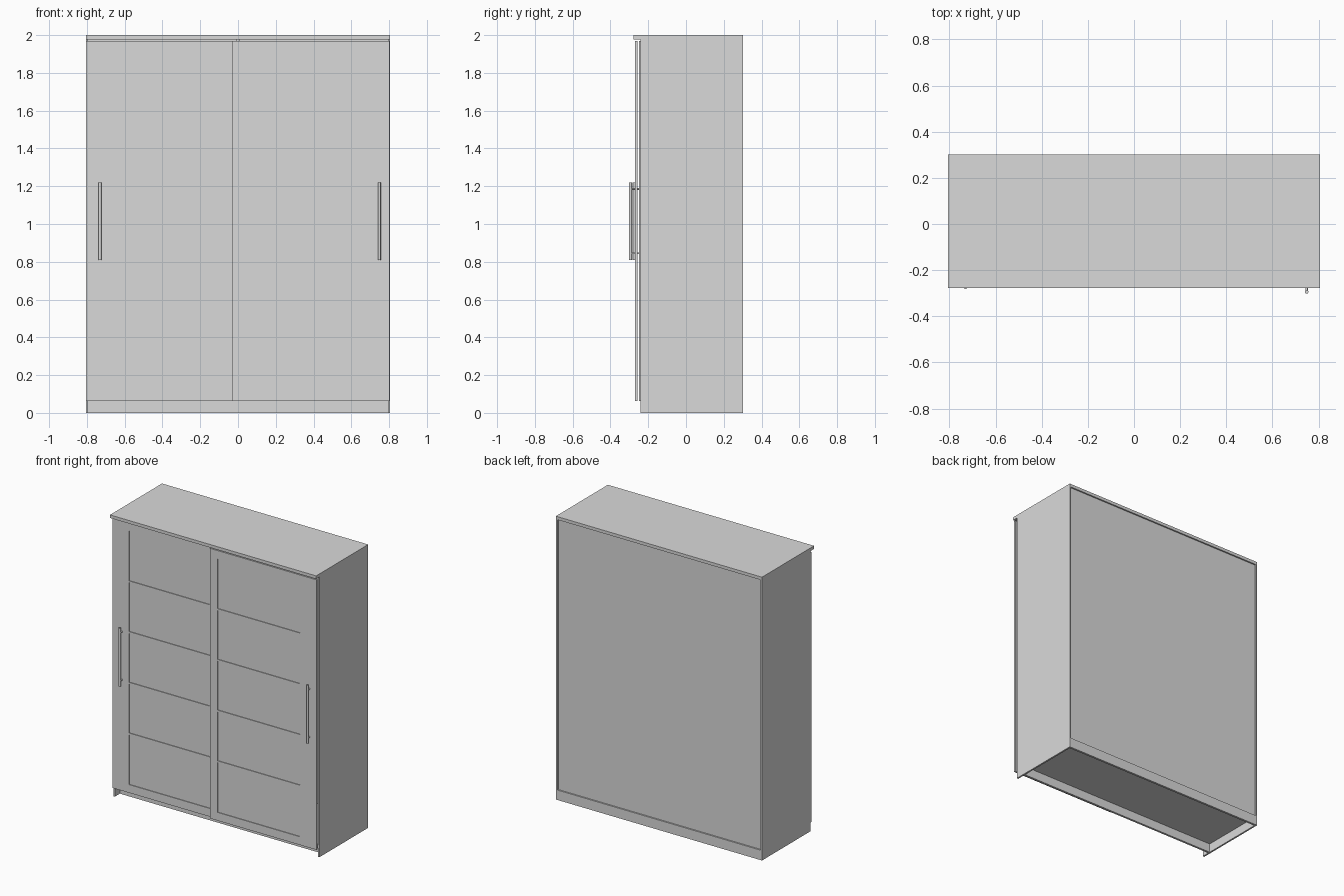
import bpy
from mathutils import Vector

cube = bpy.data.objects.get("Cube")
if cube:
    bpy.data.objects.remove(cube, do_unlink=True)

grey = bpy.data.materials.new("plain_grey")
grey.use_nodes = True
COLOUR = (0.7, 0.7, 0.7, 1)
grey.diffuse_color = COLOUR
grey.node_tree.nodes["Principled BSDF"].inputs["Base Color"].default_value = COLOUR


def box(name, x, y, z):
    """Box spanning the (low, high) ranges on each axis."""
    bpy.ops.mesh.primitive_cube_add(size=1)
    ob = bpy.context.object
    ob.name = name
    ob.location = [(a + b) / 2 for a, b in (x, y, z)]
    ob.scale = [b - a for a, b in (x, y, z)]
    ob.data.materials.append(grey)
    return ob


def rod(name, start, end, radius):
    """Round rod between two points."""
    a, b = Vector(start), Vector(end)
    bpy.ops.mesh.primitive_cylinder_add(vertices=16, radius=radius, depth=(b - a).length,
                                        location=(a + b) / 2)
    ob = bpy.context.object
    ob.name = name
    ob.rotation_euler = (b - a).to_track_quat("Z", "Y").to_euler()
    ob.data.materials.append(grey)
    bpy.ops.object.shade_smooth_by_angle()
    return ob


# Carcass dimensions
W, T = 0.805, 0.012
FRONT, BACK = -0.24, 0.302
FLOOR, CAP = 0.062, 1.978
IN = (-W + T, W - T)

# Carcass
box("top_board", (-W, W), (-0.278, BACK), (CAP, 2))
for side, s in (("right", -1), ("left", 1)):
    box(side + "_side_panel", sorted((s * W, s * (W - T))), (FRONT, BACK), (0, CAP))
box("back_panel", IN, (BACK - 0.018, BACK - 0.01), (FLOOR, CAP))
box("floor_board", IN, (FRONT, BACK - 0.01), (FLOOR, FLOOR + 0.015))
box("front_plinth", IN, (-0.185, -0.17), (0, FLOOR))
box("back_plinth", IN, (BACK - 0.015, BACK), (0, 0.07))
box("middle_partition", (-0.008, 0.008), (-0.22, BACK - 0.018), (FLOOR + 0.015, CAP))

# Sliding doors: frame, recessed panel, four flush bars
Z0, Z1 = 0.062, 1.968
P0, P1 = 0.12, 1.91


def door(side, x0, x1, p0, p1, y, handle_x):
    depth = (y, y + 0.012)
    n = side + "_door_"
    box(n + "outer_stile", (x0, p0), depth, (Z0, Z1))
    box(n + "inner_stile", (p1, x1), depth, (Z0, Z1))
    box(n + "bottom_rail", (p0, p1), depth, (Z0, P0))
    box(n + "top_rail", (p0, p1), depth, (P1, Z1))
    box(n + "panel", (p0, p1), (y + 0.005, y + 0.01), (P0, P1))
    for i in range(1, 5):
        z = P0 + (P1 - P0) * i / 5
        box(n + "bar_%d" % i, (p0, p1), depth, (z - 0.006, z + 0.006))
    # Bar handle on two posts
    hy = y - 0.024
    rod(side + "_handle", (handle_x, hy, 0.81), (handle_x, hy, 1.22), 0.008)
    for i, z in enumerate((0.845, 1.185)):
        rod(side + "_handle_post_%d" % i, (handle_x, hy, z), (handle_x, y + 0.002, z), 0.005)


door("right", -W, 0.03, -0.675, -0.03, -0.25, -0.731)
door("left", -0.03, 0.803, 0.03, 0.675, -0.27, 0.748)
